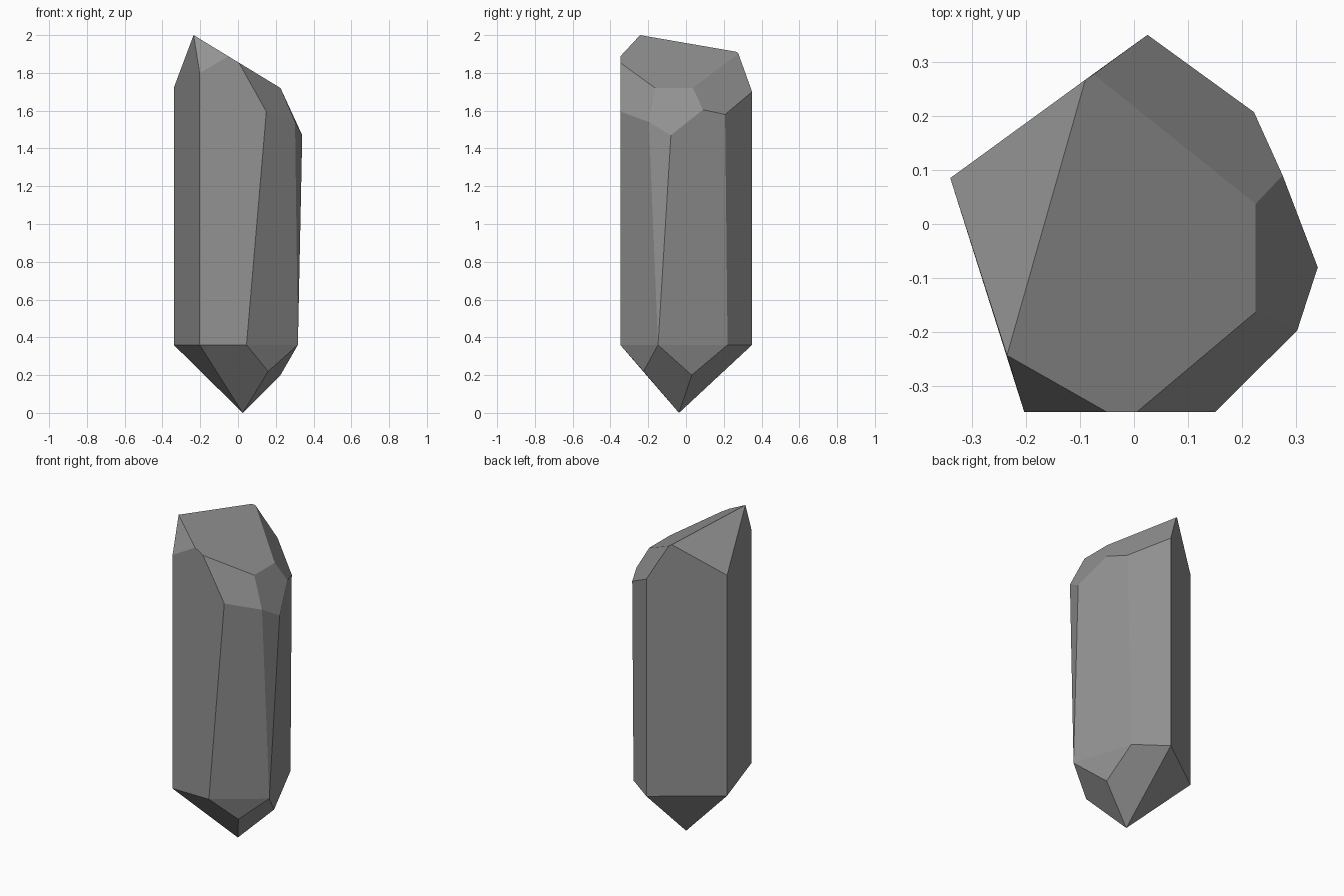
import bpy, bmesh, math

if "Cube" in bpy.data.objects:
    bpy.data.objects.remove(bpy.data.objects["Cube"])

# Corner points of the faceted crystal, grouped by ring
tip = [(0.025, -0.037, 0.0)]
lower_ring = [(-0.203, -0.348, 0.36), (0.045, -0.348, 0.36), (0.16, -0.225, 0.22),
              (0.317, -0.148, 0.36), (0.225, 0.03, 0.20), (0.204, 0.22, 0.36),
              (0.025, 0.35, 0.36), (-0.34, 0.085, 0.36)]
shoulder_ring = [(-0.203, -0.348, 1.80), (0.15, -0.348, 1.595), (0.302, -0.197, 1.54),
                 (0.34, -0.08, 1.47), (0.275, 0.09, 1.605), (0.222, 0.207, 1.58),
                 (0.025, 0.35, 1.70), (-0.34, 0.085, 1.72)]
# Corners of the sloping top facet: height falls linearly with x
top_outline = [(-0.235, -0.243), (-0.05, -0.348), (0.005, -0.348), (0.225, -0.163),
               (0.225, 0.037), (-0.075, 0.277), (-0.09, 0.267)]
top_facet = [(x, y, 2.0 - 0.609 * (x + 0.235)) for x, y in top_outline]

# Crystal body: convex hull with near-flat facets merged
bm = bmesh.new()
for p in tip + lower_ring + shoulder_ring + top_facet:
    bm.verts.new(p)
bmesh.ops.convex_hull(bm, input=bm.verts[:])
loose = [v for v in bm.verts if not v.link_faces]
bmesh.ops.delete(bm, geom=loose, context='VERTS')
bmesh.ops.dissolve_limit(bm, angle_limit=math.radians(10),
                         verts=bm.verts[:], edges=bm.edges[:])
bmesh.ops.recalc_face_normals(bm, faces=bm.faces[:])

mesh = bpy.data.meshes.new("crystal")
bm.to_mesh(mesh)
bm.free()

# Dark grey stone
stone = bpy.data.materials.new("dark_stone")
stone.diffuse_color = (0.29, 0.29, 0.29, 1.0)
stone.use_nodes = True
stone.node_tree.nodes["Principled BSDF"].inputs["Base Color"].default_value = stone.diffuse_color
mesh.materials.append(stone)
bpy.context.collection.objects.link(bpy.data.objects.new("crystal", mesh))
